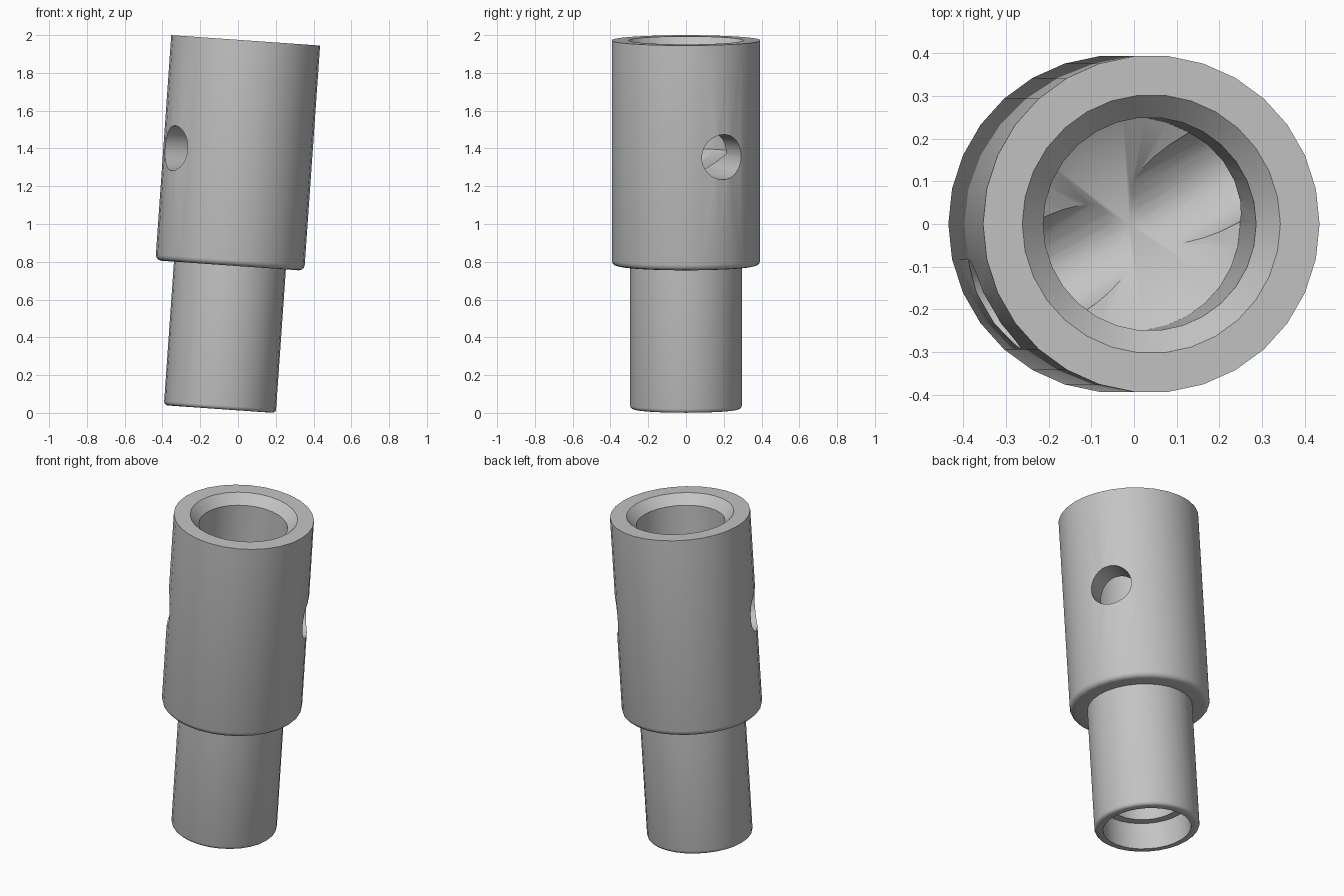
import bpy, bmesh, math
from mathutils import Matrix, Vector

cube = bpy.data.objects.get("Cube")
if cube:
    bpy.data.objects.remove(cube, do_unlink=True)

SIDES = 30
TILT = Matrix.Translation((-0.096, 0, 0.02)) @ Matrix.Rotation(math.radians(4), 4, "Y")

grey = bpy.data.materials.new("plain grey")
grey.use_nodes = True
colour = (0.55, 0.55, 0.55, 1)
grey.diffuse_color = colour
grey.node_tree.nodes["Principled BSDF"].inputs["Base Color"].default_value = colour


def fillet(r, z, size):
    """Rounded outer lower edge, from the underside to the wall."""
    return [(r - size + size * math.sin(a), z + size - size * math.cos(a))
            for a in (math.radians(d) for d in (0, 30, 60, 90))]


def lathe(name, profile):
    """Turn a profile of (radius, height) points about the z axis."""
    bm = bmesh.new()
    verts = [bm.verts.new((r, 0, z)) for r, z in profile]
    edges = [bm.edges.new(pair) for pair in zip(verts, verts[1:])]
    bmesh.ops.spin(bm, geom=verts + edges, cent=(0, 0, 0), axis=(0, 0, 1),
                   angle=math.tau, steps=SIDES, use_duplicate=False)
    bmesh.ops.remove_doubles(bm, verts=bm.verts[:], dist=0.0005)
    bmesh.ops.recalc_face_normals(bm, faces=bm.faces[:])
    mesh = bpy.data.meshes.new(name)
    bm.to_mesh(mesh)
    bm.free()
    obj = bpy.data.objects.new(name, mesh)
    bpy.context.collection.objects.link(obj)
    mesh.materials.append(grey)
    return obj


# Stepped sleeve: counterbored lower end, drilled and countersunk upper end
profile = [(0, 0.9), (0.2, 0.9), (0.2, 0.16), (0.248, 0.16), (0.248, 0)]
profile += fillet(0.297, 0, 0.02)
profile += [(0.297, 0.762)]
profile += fillet(0.395, 0.762, 0.03)
profile += [(0.395, 1.957), (0.303, 1.957), (0.25, 1.902), (0.25, 1.365), (0, 1.215)]
sleeve = lathe("stepped_sleeve", profile)

# Cross hole through the sleeve
bpy.ops.mesh.primitive_cylinder_add(vertices=32, radius=0.12, depth=1.2)
cutter = bpy.context.object
cutter.name = "cross_hole_cutter"
cutter.hide_render = True
cutter.data.materials.append(grey)
direction = Vector((math.cos(math.radians(30)), math.sin(math.radians(30)), 0))
hole = Matrix.Translation((0, 0, 1.361)) @ direction.to_track_quat("Z", "Y").to_matrix().to_4x4()
cutter.data.transform(TILT @ hole)
sleeve.data.transform(TILT)

cut = sleeve.modifiers.new("cross hole", "BOOLEAN")
cut.operation = "DIFFERENCE"
cut.solver = "EXACT"
cut.object = cutter

bpy.ops.object.select_all(action="DESELECT")
sleeve.select_set(True)
bpy.context.view_layer.objects.active = sleeve
bpy.ops.object.modifier_apply(modifier=cut.name)
bpy.data.objects.remove(cutter, do_unlink=True)
bpy.ops.object.shade_smooth_by_angle(angle=math.radians(32))
